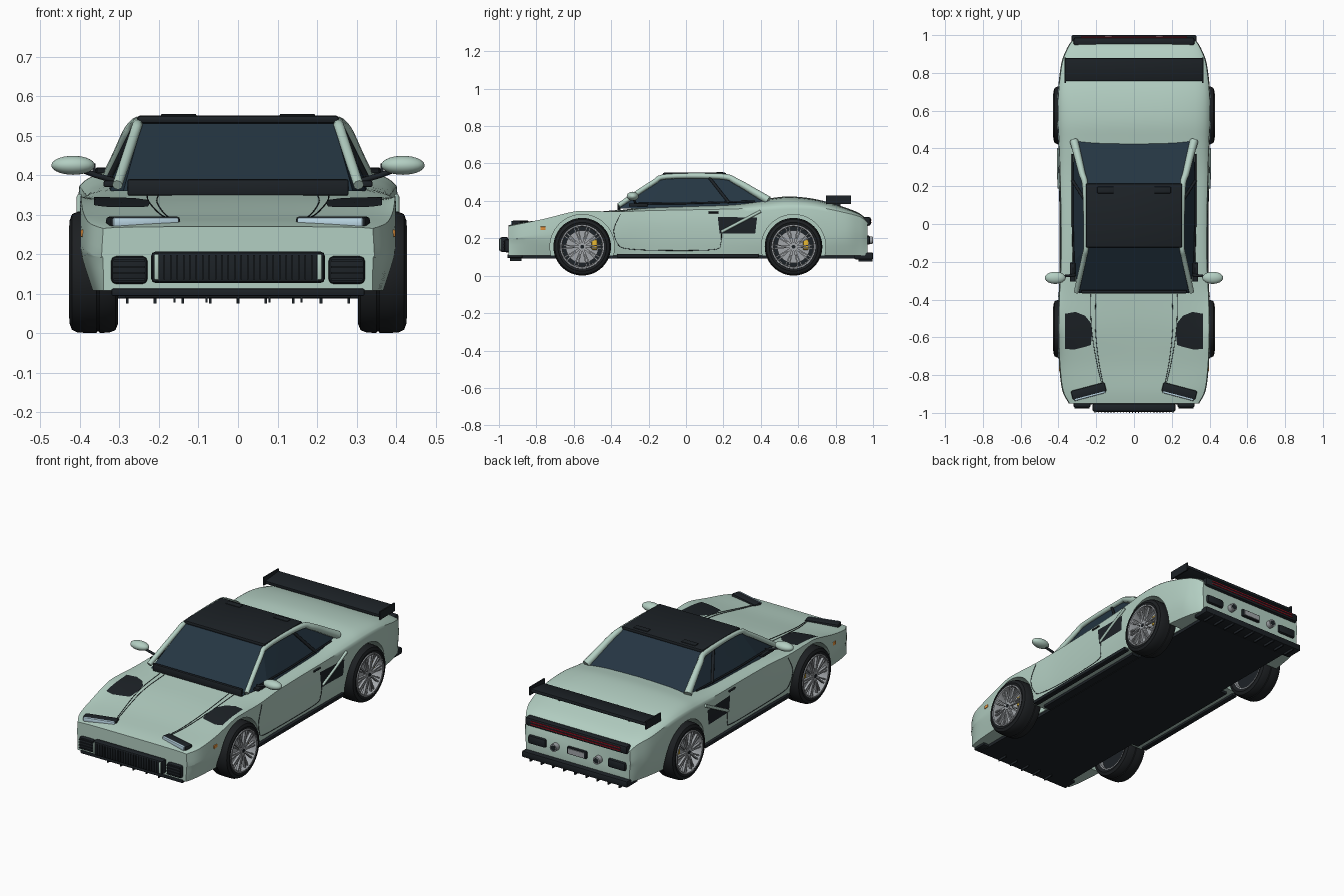
import bpy, bmesh, math
from mathutils import Vector, Matrix
from mathutils.bvhtree import BVHTree

if "Cube" in bpy.data.objects:
    bpy.data.objects.remove(bpy.data.objects["Cube"])

def mat(name, *rgb):
    m = bpy.data.materials.new(name)
    m.diffuse_color = (*rgb, 1)
    m.use_nodes = True
    m.node_tree.nodes["Principled BSDF"].inputs["Base Color"].default_value = m.diffuse_color
    return m
PAINT, DARK = mat("paint", .45, .62, .54), mat("dark_trim", .012, .016, .02)
GLASS, LENS = mat("glass", .018, .036, .055), mat("lens", .5, .68, .78)
RUBBER, METAL = mat("rubber", .012, .014, .016), mat("metal", .36, .38, .40)
RED, YELLOW, ORANGE = mat("red", .4, .005, .015), mat("yellow", .75, .45, .03), mat("orange", .8, .3, .05)

def finish(name, bm, m, angle=35):
    bmesh.ops.recalc_face_normals(bm, faces=bm.faces)
    me = bpy.data.meshes.new(name)
    bm.to_mesh(me)
    bm.free()
    me.materials.append(m)
    me.shade_smooth()
    me.set_sharp_from_angle(angle=math.radians(angle))
    ob = bpy.data.objects.new(name, me)
    bpy.context.collection.objects.link(ob)
    return ob

def box(name, c, size, m, bev=0, rx=0, rz=0):
    bm = bmesh.new()
    bmesh.ops.create_cube(bm, size=1)
    bmesh.ops.scale(bm, vec=size, verts=bm.verts)
    if bev:
        bmesh.ops.bevel(bm, geom=bm.edges[:], offset=bev, segments=2, profile=.5, affect='EDGES')
    bm.transform(Matrix.Translation(c) @ Matrix.Rotation(rz, 4, 'Z') @ Matrix.Rotation(rx, 4, 'X'))
    return finish(name, bm, m)

def cyl(name, c, r, depth, m, axis='Y', seg=32):
    # axis to rotate about: 'Y' lays it across the car, 'X' along the car
    bm = bmesh.new()
    bmesh.ops.create_cone(bm, cap_ends=True, segments=seg, radius1=r, radius2=r, depth=depth)
    bm.transform(Matrix.Translation(c) @ Matrix.Rotation(math.pi/2, 4, axis))
    return finish(name, bm, m)

def tube(name, pts, r, m, radii=None):
    cu = bpy.data.curves.new(name, 'CURVE')
    cu.dimensions, cu.bevel_depth, cu.bevel_resolution, cu.use_fill_caps = '3D', r, 2, True
    sp = cu.splines.new('POLY')
    sp.points.add(len(pts) - 1)
    for i, p in enumerate(pts):
        sp.points[i].co = (*p, 1)
        sp.points[i].radius = radii[i] if radii else 1
    cu.materials.append(m)
    bpy.context.collection.objects.link(bpy.data.objects.new(name, cu))

def catmull(rows, n=5):
    rows, out = [Vector(r) for r in rows], []
    for i in range(len(rows) - 1):
        a, b, c, d = rows[max(i-1, 0)], rows[i], rows[i+1], rows[min(i+2, len(rows)-1)]
        for t in (k/n for k in range(n)):
            out.append(b + (c-a)*(t/2) + (a*2-b*5+c*4-d)*(t*t/2) + (b*3-a-c*3+d)*(t**3/2))
    return out + [rows[-1]]

def bridge(rows):
    bm = bmesh.new()
    rs = [[bm.verts.new(p) for p in row] for row in rows]
    for a, b in zip(rs, rs[1:]):
        for i in range(len(a)):
            bm.faces.new((a[i-1], a[i], b[i], b[i-1]))
    bm.faces.new(rs[-1])
    return bm, rs

# Body shell: stations of y, half width, centre height, shoulder height, sill half width
stations = [(-.95, .345, .27, .265, .34), (-.88, .38, .283, .279, .355), (-.75, .396, .298, .306, .365),
            (-.6, .402, .322, .343, .375), (-.5, .402, .336, .346, .378), (-.36, .398, .35, .342, .378),
            (-.2, .39, .368, .348, .375), (0, .39, .378, .352, .375), (.25, .395, .388, .357, .378),
            (.42, .4, .41, .364, .38), (.55, .406, .424, .372, .385), (.7, .403, .408, .367, .38),
            (.85, .385, .365, .337, .36), (.93, .355, .332, .315, .34), (.97, .33, .295, .285, .325)]
sections = []
for y, w, zt, zs, wb in catmull(stations):
    d = zt - zs
    top = [(0, zt), (.5*w, zt-.07*d), (.8*w, zt-.28*d), (.93*w, zt-.6*d), (.988*w, zs)]
    half = catmull(top, 3) + catmull([top[-1], (w, zs-.07), (.99*w, .19), (wb, .108)], 3)[1:]
    sections.append([(p.x, y, p.y) for p in half] + [(-p.x, y, p.y) for p in half[:0:-1]])
bm, rings = bridge(sections)
bm.faces.new(rings[0])
bmesh.ops.recalc_face_normals(bm, faces=bm.faces)
skin = BVHTree.FromBMesh(bm)
body = finish("body_shell", bm, PAINT, 45)

def on_side(s, y, z, off=.003):
    hit, n = skin.ray_cast(Vector((s*2, y, z)), Vector((-s, 0, 0)))[:2]
    return hit + n * off
def on_top(x, y, off=.003):
    hit, n = skin.ray_cast(Vector((x, y, 2)), Vector((0, 0, -1)))[:2]
    return hit + n * off
def decal(name, outline, project, m):
    # panel that hugs the body: shrinking rings of a subdivided outline
    pts = [Vector(outline[i-1]).lerp(Vector(q), k/4) for i, q in enumerate(outline) for k in range(4)]
    c = sum(pts, Vector((0, 0))) / len(pts)
    finish(name, bridge([[project(*(c + (p-c)*f)) for p in pts] for f in (1, .75, .5, .25)])[0], m)

def lathe(name, prof, s, y, m, seg=48):
    bm = bmesh.new()
    vs = [bm.verts.new((s*x, y, .155 + r)) for x, r in prof]
    es = [bm.edges.new(e) for e in zip(vs, vs[1:])]
    bmesh.ops.spin(bm, geom=vs+es, cent=(0, y, .155), axis=(1, 0, 0), angle=2*math.pi, steps=seg)
    bmesh.ops.remove_doubles(bm, verts=bm.verts, dist=1e-5)
    finish(name, bm, m)

# Wheels, each in an arch cut from the shell
for s, y in [(s, y) for s in (-1, 1) for y in (-.555, .575)]:
    cutter = cyl("arch_cutter", (s*.39, y, .155), .172, .2, PAINT, seg=64)
    mod = body.modifiers.new("arch", 'BOOLEAN')
    mod.operation, mod.solver, mod.object = 'DIFFERENCE', 'EXACT', cutter
    bpy.context.view_layer.objects.active = body
    bpy.ops.object.modifier_apply(modifier=mod.name)
    bpy.data.objects.remove(cutter)
    lathe("tyre", [(.31, .112), (.303, .13), (.31, .147), (.325, .153), (.35, .154), (.352, .15), (.356, .15),
                   (.358, .154), (.38, .154), (.405, .153), (.42, .146), (.426, .13), (.422, .116)], s, y, RUBBER)
    lathe("rim", [(.422, .118), (.428, .117), (.428, .11), (.415, .106), (.31, .106), (.31, .114)], s, y, METAL)
    cyl("brake_disc", (s*.375, y, .155), .088, .012, METAL)
    cyl("wheel_backing", (s*.34, y, .155), .106, .01, DARK)
    cyl("hub", (s*.412, y, .155), .022, .022, METAL)
    cyl("hub_cap", (s*.421, y, .155), .01, .01, DARK)
    box("caliper", (s*.39, y+.066, .165), (.025, .03, .055), YELLOW, .006)
    for k in range(20):
        a = (k//2) * math.pi/5 + (.09 if k % 2 else -.09)
        box("spoke", (s*.414, y + math.cos(a)*.063, .155 + math.sin(a)*.063), (.014, .096, .007), METAL, rx=a)
body.data.set_sharp_from_angle(angle=math.radians(45))

# Cabin glass block, roof and cowl
bm = bmesh.new()
for x, y, z in [(.29, -.365, .36), (.325, -.2, .36), (.33, .25, .37), (.31, .45, .395), (.243, -.125, .53), (.25, .21, .536)]:
    bm.verts.new((x, y, z))
    bm.verts.new((-x, y, z))
bmesh.ops.convex_hull(bm, input=bm.verts)
finish("cabin_glass", bm, GLASS, 5)
box("roof_panel", (0, .045, .541), (.51, .34, .02), DARK, .008)
box("cowl", (0, -.358, .369), (.56, .018, .042), DARK, .006)

for s in (-1, 1):
    # Pillars and roof rail in one sweep, door pillar and seal
    tube("pillar_rail", catmull([(s*.305, -.36, .375), (s*.265, -.18, .495), (s*.254, -.1, .53), (s*.258, .19, .53),
         (s*.276, .27, .503), (s*.3, .37, .445), (s*.318, .44, .403)]), .016, PAINT,
         [.85]*11 + [.85 + .03*i for i in range(20)])
    tube("door_pillar", [(s*.256, .12, .53), (s*.326, .23, .39)], .008, DARK)
    tube("window_seal", [(s*.318, -.27, .385), (s*.325, 0, .387), (s*.325, .37, .398)], .005, DARK)
    box("roof_vent", (s*.15, .18, .549), (.09, .035, .012), DARK, .004)
    # Mirror
    bm = bmesh.new()
    bmesh.ops.create_uvsphere(bm, u_segments=24, v_segments=14, radius=1)
    bm.transform(Matrix.Translation((s*.417, -.285, .425)) @ Matrix.Diagonal((.055, .032, .024, 1)))
    finish("mirror", bm, PAINT)
    tube("mirror_stalk", [(s*.31, -.27, .385), (s*.36, -.275, .4), (s*.4, -.28, .415)], .007, DARK)
    box("mirror_base", (s*.325, -.255, .378), (.03, .1, .016), DARK, .004)
    # Hood vents and creases, side intake, door
    decal("hood_vent", [(s*x, y) for x, y in [(.365, -.475), (.31, -.465), (.26, -.485), (.228, -.525), (.222, -.575),
          (.228, -.64), (.26, -.65), (.32, -.665), (.365, -.66)]], on_top, DARK)
    for off in (0, -.045):
        tube("hood_crease", [on_top(s*(p.x+off*(1+p.y)), p.y, .001) for p in
             catmull([(.23, -.37), (.225, -.55), (.2, -.72), (.17, -.85)])], .0015, DARK)
    decal("side_intake", [(.18, .225), (.37, .225), (.38, .31), (.17, .315)], lambda y, z: on_side(s, y, z), DARK)
    tube("intake_blade", [on_side(s, .19 + .21*t, .235 + .11*t, .004) for t in (0, .25, .5, .75, 1)], .008, PAINT)
    tube("door_seam", [on_side(s, p.x, p.y, .001) for p in catmull([(-.35, .33), (-.385, .25), (-.37, .18),
         (-.32, .145), (-.1, .135), (.15, .14), (.185, .17), (.19, .225)])], .0015, DARK)
    tube("door_handle", [on_side(s, .12, .338), on_side(s, .175, .338)], .005, DARK)
    box("side_skirt", (s*.38, .01, .106), (.03, .76, .02), DARK, .004)
    box("side_marker", on_side(s, -.765, .253, 0), (.008, .028, .018), ORANGE, .002)
    # Headlights and front intakes
    box("headlight_housing", (s*.24, -.885, .28), (.185, .05, .03), DARK, .008, rz=-s*.26)
    box("headlight_lens", (s*.234, -.908, .281), (.172, .016, .024), LENS, .005, rz=-s*.26)
    box("front_intake", (s*.275, -.952, .16), (.092, .04, .07), DARK, .012)
    for k in range(4):
        box("intake_slat", (s*.275, -.973, .136 + k*.016), (.08, .008, .005), DARK)
    box("grille_end", (s*.206, -.988, .168), (.012, .02, .066), PAINT, .004)
    # Rear vents, exhausts and wing mounts
    box("rear_vent", (s*.25, .97, .19), (.11, .03, .048), DARK, .01)
    cyl("exhaust", (s*.135, .973, .19), .021, .05, METAL, 'X')
    cyl("exhaust_bore", (s*.135, .996, .19), .015, .006, DARK, 'X')
    box("wing_end", (s*.364, .815, .407), (.008, .135, .045), DARK)
    box("wing_strut", (s*.22, .8, .385), (.012, .05, .04), DARK)

# Front grille, splitter and floor
box("grille", (0, -.972, .167), (.44, .045, .08), DARK, .012)
for k in range(24):
    box("grille_slat", ((k-11.5)*.0162, -.995, .167), (.004, .01, .062), DARK)
box("splitter", (0, -.915, .104), (.64, .08, .018), DARK, .004)
box("floor", (0, 0, .1), (.57, 1.88, .018), DARK)
box("floor_middle", (0, .01, .102), (.66, .74, .016), DARK)
for k in range(5):
    box("splitter_fin", ((k-2)*.08, -.91, .088), (.005, .06, .02), DARK)

# Tail light bar, plate, diffuser and wing
box("tail_bar", (0, .966, .291), (.64, .045, .048), DARK, .012)
for z in (.284, .299):
    box("tail_light", (0, .989, z), (.56, .005, .005), RED)
box("plate_recess", (0, .973, .193), (.12, .02, .042), DARK, .005)
box("plate", (0, .984, .193), (.1, .006, .028), METAL)
box("diffuser", (0, .95, .106), (.66, .1, .036), DARK, .006)
for k in range(9):
    box("diffuser_fin", ((k-4)*.07, .96, .09), (.007, .075, .03), DARK)
box("rear_wing", (0, .818, .405), (.72, .122, .018), DARK, .004, rx=.1)
